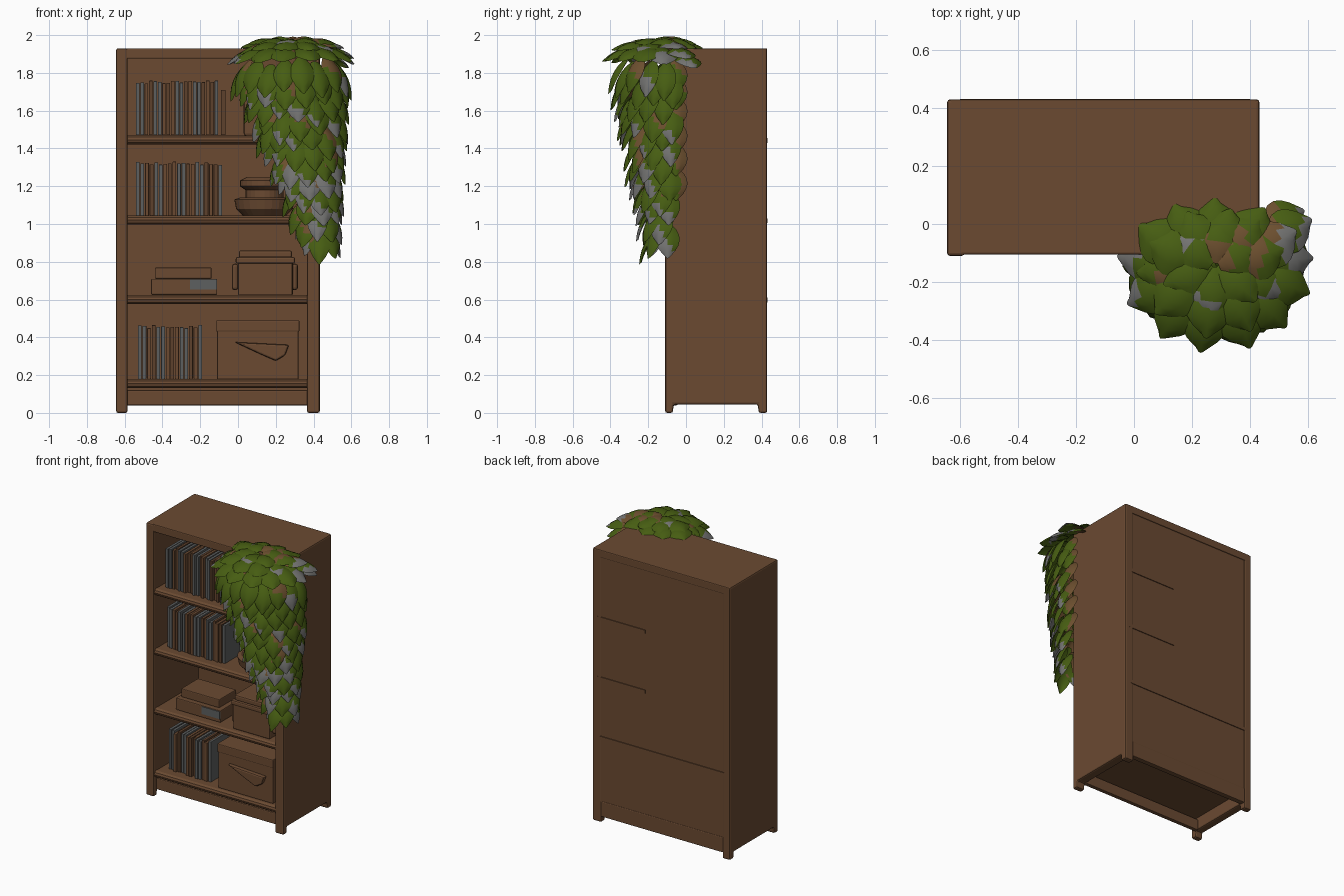
import bpy, bmesh, math, random
from mathutils import Vector

random.seed(4)
cube = bpy.data.objects.get("Cube")
if cube:
    bpy.data.objects.remove(cube, do_unlink=True)


def material(name, r, g, b):
    m = bpy.data.materials.new(name)
    m.use_nodes = True
    m.diffuse_color = (r, g, b, 1)
    bsdf = next(n for n in m.node_tree.nodes if n.type == 'BSDF_PRINCIPLED')
    bsdf.inputs["Base Color"].default_value = (r, g, b, 1)
    bsdf.inputs["Roughness"].default_value = 0.8
    return m


WOOD = material("brown wood", 0.145, 0.068, 0.031)
BOOK = material("dark brown book", 0.11, 0.052, 0.025)
SLATE = material("slate book", 0.11, 0.115, 0.115)
GREEN = material("leaf green", 0.062, 0.11, 0.006)
GREY = material("leaf grey", 0.17, 0.17, 0.165)
RUST = material("leaf brown", 0.15, 0.078, 0.028)


def finish(name, bm, mats, bevel=0.0, smooth=False):
    bmesh.ops.recalc_face_normals(bm, faces=bm.faces)
    me = bpy.data.meshes.new(name)
    bm.to_mesh(me)
    bm.free()
    for m in mats:
        me.materials.append(m)
    ob = bpy.data.objects.new(name, me)
    bpy.context.collection.objects.link(ob)
    if bevel:
        mod = ob.modifiers.new("Bevel", 'BEVEL')
        mod.width, mod.segments = bevel, 2
    if smooth:
        for p in me.polygons:
            p.use_smooth = True
    return ob


def box(name, x, y, z, mat=WOOD, bevel=0.006):
    bm = bmesh.new()
    bmesh.ops.create_cube(bm, size=1)
    for v in bm.verts:
        v.co = [lo + (c + 0.5) * (hi - lo) for c, (lo, hi) in zip(v.co, (x, y, z))]
    return finish(name, bm, [mat], bevel)


def prism(name, outline, axis, lo, hi, mat=WOOD, bevel=0.0):
    """Extrude a closed outline along x (axis 0) or y (axis 1)."""
    bm = bmesh.new()
    verts = []
    for p in outline:
        co = list(p)
        co.insert(axis, lo)
        verts.append(bm.verts.new(co))
    face = bm.faces.new(verts)
    ext = bmesh.ops.extrude_face_region(bm, geom=[face])
    for v in ext["geom"]:
        if isinstance(v, bmesh.types.BMVert):
            v.co[axis] = hi
    return finish(name, bm, [mat], bevel)


def lathe(name, profile, x, y, mat=WOOD, n=24):
    """Spin a radius and height profile about a vertical axis."""
    bm = bmesh.new()
    rings = [[bm.verts.new((x + r * math.cos(math.tau * i / n),
                            y + r * math.sin(math.tau * i / n), z))
              for i in range(n)] for r, z in profile]
    for a, b in zip(rings, rings[1:]):
        for i in range(n):
            bm.faces.new((a[i - 1], a[i], b[i], b[i - 1]))
    bm.faces.new(rings[0])
    bm.faces.new(rings[-1])
    return finish(name, bm, [mat])


# Bookcase sides with feet
side = [(-.11, 0), (-.07, 0), (-.065, .045), (.38, .045), (.385, 0),
        (.43, 0), (.43, 1.93), (-.11, 1.93)]
prism("right_side_panel", side, 0, -.645, -.585, bevel=.01)
prism("left_side_panel", side, 0, .365, .433, bevel=.01)
box("top_panel", (-.635, .425), (-.105, .43), (1.875, 1.93))
box("back_panel", (-.6, .385), (.395, .425), (.045, 1.9))

# Shelves with rounded front edges and thin ledges showing at the back
for i, z in enumerate((.155, .6, 1.02, 1.445)):
    box(f"shelf_{i}", (-.59, .37), (-.07, .4), (z - .022, z + .022))
    outline = [(-.075 + .028 * math.cos(a), z + .025 * math.sin(a))
               for a in (math.tau * k / 10 for k in range(10))]
    prism(f"shelf_edge_{i}", outline, 0, -.588, .368)
    if i:
        end = -.6 if i == 1 else 0.02
        box(f"back_ledge_{i}", (end, .4), (.42, .431), (z - .015, z + .01), bevel=0)
box("front_kickboard", (-.59, .37), (-.075, -.045), (.04, .12))
box("back_kickboard", (-.59, .37), (.39, .428), (.04, .15))


# Rows of upright books
def book_row(name, x0, x1, z, height, count):
    step = (x1 - x0) / count
    for i in range(count):
        h = height * random.uniform(.94, 1)
        x = x0 + i * step
        mat = SLATE if (i % 9 in (0, 1, 4, 5)) else (BOOK if i % 2 else WOOD)
        front = -.03 + random.uniform(-.012, .012)
        box(f"{name}_{i}", (x, x + step * .8), (front, front + .21),
            (z, z + h), mat, .002)


book_row("top_book", -.54, -.1, 1.47, .29, 19)
book_row("middle_book", -.54, -.08, 1.045, .285, 19)
book_row("bottom_book", -.53, -.185, .18, .285, 14)
box("short_book", (-.09, -.065), (-.03, .16), (1.47, 1.71), BOOK, .002)

# Flat books
box("flat_book_lower", (-.46, -.11), (-.04, .2), (.625, .71), WOOD)
box("flat_book_upper", (-.44, -.14), (-.01, .18), (.71, .77), WOOD)
box("book_label", (-.255, -.112), (-.045, .02), (.652, .705), SLATE, 0)

# Storage box with lid and rounded side grips
box("storage_box", (0, .29), (-.06, .22), (.62, .8), bevel=.01)
box("storage_lid", (-.012, .302), (-.065, .23), (.79, .825), bevel=.01)
box("storage_top", (.005, .285), (-.05, .21), (.82, .86), bevel=.01)
for name, x in (("grip_right", -.015), ("grip_left", .3)):
    box(name, (x - .018, x + .018), (-.03, .15), (.65, .79), bevel=.015)

# Bottom drawer box with a tapered pull
box("drawer_box", (-.11, .32), (-.065, .3), (.175, .47))
box("drawer_rim", (-.115, .325), (-.072, .3), (.43, .49))
prism("drawer_pull", [(-.02, .375), (.27, .36), (.25, .305), (.2, .275), (.12, .31)],
      1, -.095, -.06, bevel=.01)

# Bowl, and planter on the upper shelves
lathe("bowl", [(.11, 1.04), (.15, 1.08), (.16, 1.13), (.13, 1.14), (.1, 1.13),
               (.1, 1.18), (.13, 1.2), (.13, 1.23), (.09, 1.25)], .14, .07)
box("upper_container", (.03, .3), (-.04, .22), (1.465, 1.76), bevel=.015)

# Trailing plant: rounded, arched leaves gathered into two meshes
WIDTHS = (.3, .72, .95, 1.0, .88, .62, .2)


def leaf(bm, base, direction, length, width, grey, brown):
    d = Vector(direction).normalized()
    s = d.cross(Vector((0, 0, 1))).normalized()
    n = s.cross(d)
    rows = []
    for i, w in enumerate(WIDTHS):
        t = i / (len(WIDTHS) - 1)
        row = []
        for u in (-1, -.5, 0, .5, 1):
            lift = length * (.42 * t - .5 * t * t) - .18 * width * w * u * u
            tip = 1 - .07 * u * u * t
            p = Vector(base) + d * length * t * tip + s * (width * .5 * w * u) + n * lift
            p.z = min(p.z, 2.0)
            row.append(bm.verts.new(p))
        rows.append(row)
    for i in range(len(rows) - 1):
        for j in range(4):
            f = bm.faces.new((rows[i][j], rows[i][j + 1], rows[i + 1][j + 1], rows[i + 1][j]))
            f.smooth = True
            slant = i + (j - 1.5) * .7
            f.material_index = 1 if slant > grey else (2 if slant < brown else 0)


def patches(grey_chance):
    grey = random.uniform(2.2, 4.5) if random.random() < grey_chance else 9
    brown = random.uniform(.5, 3) if random.random() < .25 else -9
    return grey, brown


# Crown of leaves over the case top
bm = bmesh.new()
for count, radius, z, length, slope in ((13, .13, 1.935, .21, -.3),
                                        (10, .07, 1.955, .2, -.12),
                                        (6, .01, 1.965, .18, .05)):
    for k in range(count):
        a = math.tau * (k + .3) / count + random.uniform(-.12, .12)
        c, s = math.cos(a), math.sin(a)
        rear = s > .1
        base = (.28 + 1.15 * radius * c, -.14 + radius * s * (.4 if rear else .85),
                z + (.015 if rear else 0))
        reach = length * (.85 if rear else 1)
        tilt = -.02 if rear else slope + random.uniform(-.08, .05)
        leaf(bm, base, (c, s, tilt), reach, .17, *patches(.3 if radius > .1 else .12))
finish("plant_crown", bm, [GREEN, GREY, RUST])

# Hanging tiers that narrow and drift sideways as they fall
bm = bmesh.new()
for k in range(12):
    f = k / 11
    cx, rx, ry = .28 + .16 * f, .24 - .21 * f, .21 - .17 * f
    count = round(10 - 6 * f)
    for i in range(count):
        a = math.radians(185 + 185 * (i + .5 * (k % 2)) / (count - .5))
        c, s = math.cos(a), math.sin(a)
        base = (cx + rx * c, -.105 + ry * s, 1.87 - .87 * f + random.uniform(-.025, .025))
        leaf(bm, base, (c * .45, s * .5 - .08, -.9), random.uniform(.19, .22),
             random.uniform(.11, .14), *patches(.3 + .4 * f))
# Leaves falling beside the left panel
for z in (1.87, 1.78, 1.68, 1.55, 1.43, 1.3):
    leaf(bm, (.47, -.06, z), (.45, .05, -.9), .19, .13, 9, 4 if z < 1.75 else 1)
leaf(bm, (.45, -.02, 1.9), (.7, .35, -.3), .17, .15, 4, 1)
leaf(bm, (.46, -.06, 1.93), (.8, .4, -.2), .18, .16, 4, 0)
finish("plant_trails", bm, [GREEN, GREY, RUST])
